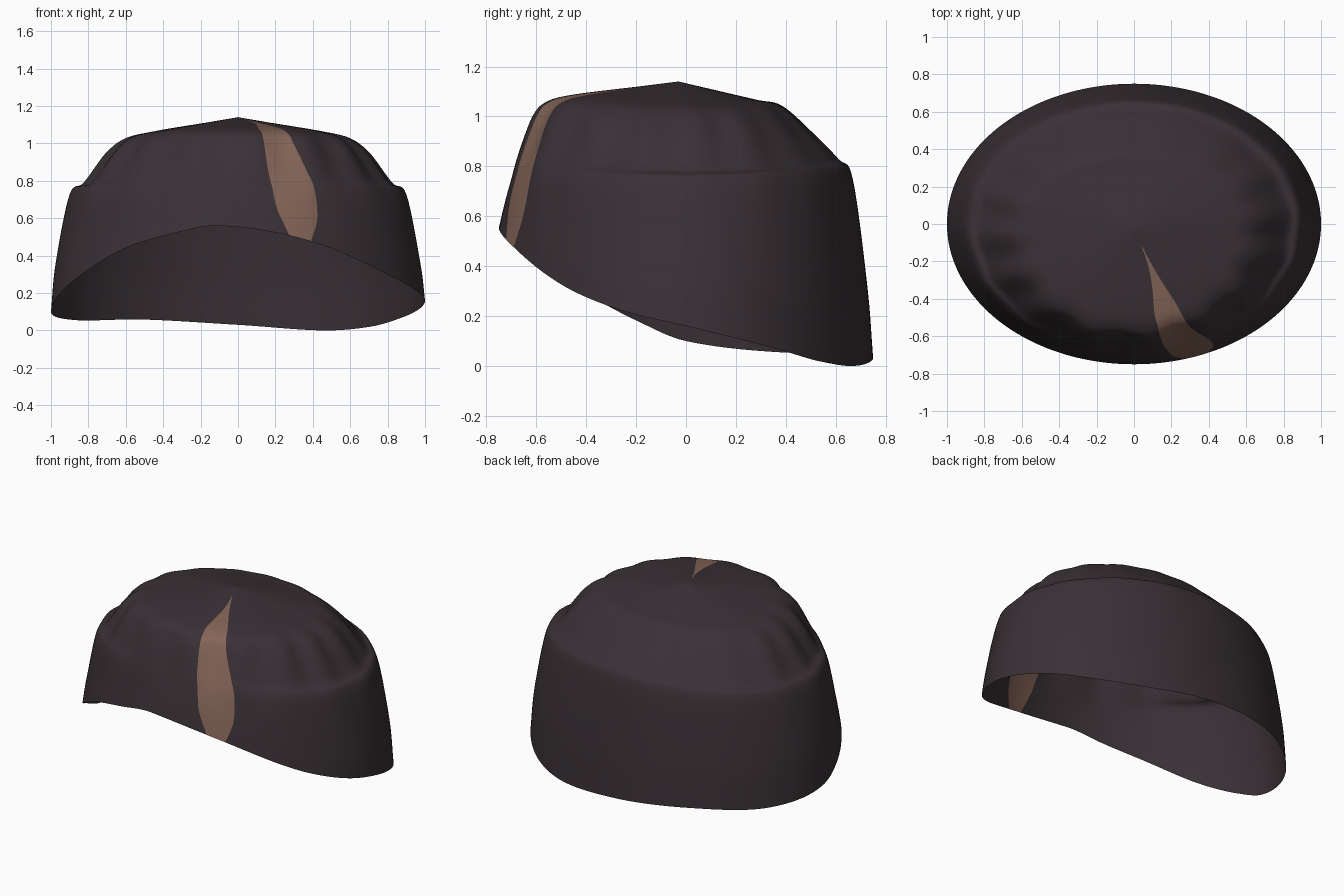
import bpy, bmesh, math

if "Cube" in bpy.data.objects:
    bpy.data.objects.remove(bpy.data.objects["Cube"])

def curve(keys, x):
    """Smooth curve through (x, value) keys."""
    n = len(keys)
    slope = []
    for i in range(n):
        a, b = keys[max(i - 1, 0)], keys[min(i + 1, n - 1)]
        slope.append((b[1] - a[1]) / (b[0] - a[0]))
    for i in range(n - 1):
        (x0, y0), (x1, y1) = keys[i], keys[i + 1]
        if x <= x1 or i == n - 2:
            h = x1 - x0
            t = (x - x0) / h
            return ((2*t**3 - 3*t*t + 1) * y0 + (t**3 - 2*t*t + t) * h * slope[i]
                    + (3*t*t - 2*t**3) * y1 + (t**3 - t*t) * h * slope[i + 1])

def material(name, rgb):
    m = bpy.data.materials.new(name)
    m.diffuse_color = (*rgb, 1)
    m.use_nodes = True
    m.node_tree.nodes["Principled BSDF"].inputs["Base Color"].default_value = m.diffuse_color
    return m

# Rim height by angle (0 = right side, 90 = back, 270 = front)
rim = [(0, .16), (30, .065), (45, .02), (63, 0), (90, .03), (120, .058), (150, .055),
       (180, .1), (195, .18), (212, .29), (233, .44), (250, .52), (264, .56),
       (290, .49), (323, .30), (342, .215)]
rim = [(a - 360, z) for a, z in rim[-3:]] + rim + [(a + 360, z) for a, z in rim[:3]]

# Profiles (relative radius, height) above the rim: front, side, back
front = [(.965, .66), (.925, .76), (.88, .86), (.80, 1.0), (.73, 1.058), (.58, 1.088), (.2, 1.122), (0, 1.14)]
side = [(.975, .36), (.9, .725), (.82, .79), (.70, .945), (.60, 1.025), (.46, 1.062), (.17, 1.111), (0, 1.14)]
back = [(.97, .32), (.895, .75), (.82, .83), (.68, .94), (.53, 1.043), (.40, 1.067), (.17, 1.109), (0, 1.14)]

# Streak edges, degrees to the right of the front, by profile row
left_edge = list(enumerate([16, 12.6, 11.5, 10.5, 10, 10, 10.5, 17, 18]))
right_edge = list(enumerate([23, 26, 26.3, 25, 22.5, 22, 22, 19.5, 18.5]))

ROWS, STREAK, REST = 64, 12, 180
TIP = 7.15

def point(row, deg):
    a = math.radians(deg)
    c, s = math.cos(a), math.sin(a)
    wf, wb, ws = max(0, -s) ** 2, max(0, s) ** 2, c * c
    rk, zk = [(0, 1.0)], [(0, curve(rim, deg % 360))]
    for i in range(8):
        rk.append((i + 1, wf*front[i][0] + ws*side[i][0] + wb*back[i][0]))
        zk.append((i + 1, wf*front[i][1] + ws*side[i][1] + wb*back[i][1]))
    r, z = curve(rk, row), curve(zk, row)
    # soft combed ripples over the shoulder, strongest towards the front
    env = max(0, 1 - abs(row - 4) / 2.6)
    r += (.005 + .013 * (1 - s) / 2) * env * math.sin(math.radians(16 * deg))
    return (r * c, .75 * r * s - .03 * (1 - min(r, 1)), z)

# Hair cap: open shell whose columns follow the streak edges
bm = bmesh.new()
grid = []
for j in range(ROWS):
    row = 8 * j / ROWS
    a, b = 270 + curve(left_edge, row), 270 + curve(right_edge, row)
    angles = [a + (b - a) * k / STREAK for k in range(STREAK)]
    angles += [b + (a + 360 - b) * k / REST for k in range(REST)]
    grid.append([bm.verts.new(point(row, d)) for d in angles])
n = STREAK + REST
for j in range(ROWS - 1):
    for k in range(n):
        m = (k + 1) % n
        f = bm.faces.new((grid[j][k], grid[j][m], grid[j + 1][m], grid[j + 1][k]))
        f.material_index = int(k < STREAK and 8 * j / ROWS < TIP)
        f.smooth = True
apex = bm.verts.new((0, -.03, 1.14))
for k in range(n):
    f = bm.faces.new((grid[-1][k], grid[-1][(k + 1) % n], apex))
    f.smooth = True

mesh = bpy.data.meshes.new("hair_cap")
bm.to_mesh(mesh)
bm.free()
mesh.materials.append(material("dark brown hair", (.041, .030, .036)))
mesh.materials.append(material("tan streak", (.235, .130, .097)))
obj = bpy.data.objects.new("hair_cap", mesh)
bpy.context.collection.objects.link(obj)
